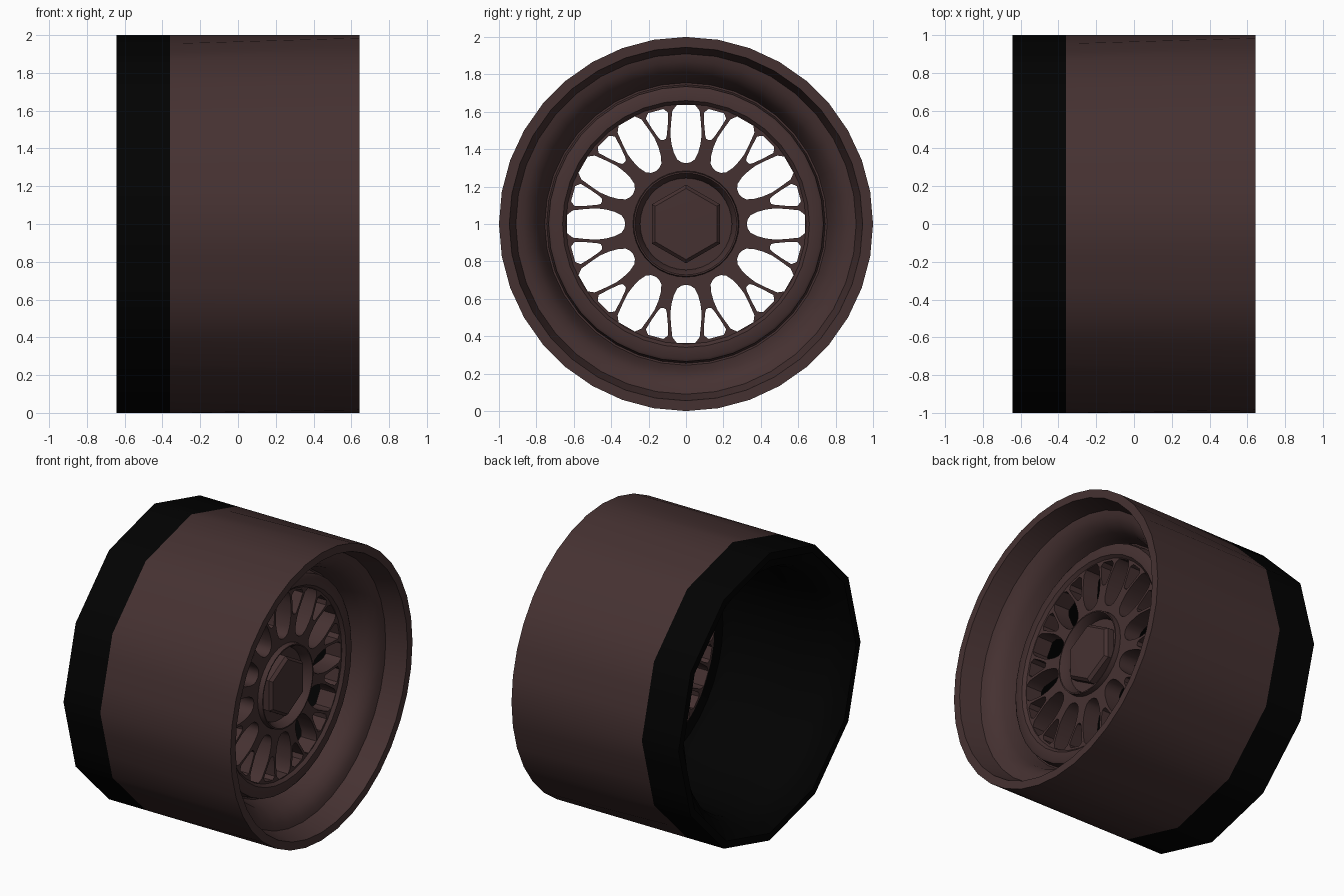
import bpy, bmesh
from math import sin, cos, pi, radians
from mathutils import Matrix

if "Cube" in bpy.data.objects:
    bpy.data.objects.remove(bpy.data.objects["Cube"])


def material(name, colour):
    m = bpy.data.materials.new(name)
    m.use_nodes = True
    m.diffuse_color = colour
    m.node_tree.nodes["Principled BSDF"].inputs["Base Color"].default_value = colour
    return m


BROWN = material("dark_brown", (0.06, 0.031, 0.031, 1))
BLACK = material("black", (0.0005, 0.0005, 0.0005, 1))


def finish(ob, mat):
    ob.data.materials.clear()
    ob.data.materials.append(mat)
    bpy.context.view_layer.objects.active = ob
    for o in bpy.context.selected_objects:
        o.select_set(False)
    ob.select_set(True)
    bpy.ops.object.shade_smooth_by_angle(angle=radians(35))


def lathe(name, profile, mat, seg=36):
    """Turn (x, radius) points round the axle; a third value flattens a ring to 12 sides."""
    bm = bmesh.new()
    rings = []
    for x, r, *flat in profile:
        ring = []
        for i in range(seg):
            a = 2 * pi * i / seg
            k = cos(pi / 12) / cos(a % (pi / 6) - pi / 12) if flat else 1
            ring.append(bm.verts.new((x, r * k * sin(a), 1 + r * k * cos(a))))
        rings.append(ring)
    for p, q in zip(rings, rings[1:]):
        for i in range(seg):
            j = (i + 1) % seg
            bm.faces.new((p[i], q[i], q[j], p[j]))
    bmesh.ops.remove_doubles(bm, verts=bm.verts, dist=0.0001)
    me = bpy.data.meshes.new(name)
    bm.to_mesh(me)
    bm.free()
    ob = bpy.data.objects.new(name, me)
    bpy.context.collection.objects.link(ob)
    finish(ob, mat)


# Front rim: outer wall, lip, stepped dish, groove and raised seat for the spokes
lathe("front_rim", [
    (-0.36, 1, 1), (0.643, 1), (0.643, 0.945), (0.50, 0.91),
    (0.49, 0.87), (0.46, 0.825), (0.41, 0.79), (0.34, 0.768), (0.30, 0.755),
    (0.30, 0.745), (0.36, 0.735), (0.37, 0.72), (0.37, 0.66), (0.35, 0.642),
    (0.23, 0.642)], BROWN)

# Rear barrel: dark inside, rolled lip and twelve-sided outer wall
lathe("rear_barrel", [
    (0.23, 0.642), (0.22, 0.72), (0.17, 0.76), (-0.30, 0.80), (-0.50, 0.815),
    (-0.56, 0.84), (-0.60, 0.88), (-0.643, 0.95, 1), (-0.643, 1, 1),
    (-0.36, 1, 1)], BLACK)

# Spoke plate: a disc with twelve long windows and twelve small ones between them
WINDOW = [(0, 0.325), (0.025, 0.33), (0.047, 0.345), (0.065, 0.38), (0.078, 0.43),
          (0.084, 0.48), (0.08, 0.54), (0.073, 0.605), (0.05, 0.635)]
SMALL_WINDOW = [(0, 0.465), (0.014, 0.468), (0.024, 0.485), (0.044, 0.54),
                (0.062, 0.60), (0.042, 0.625)]

curve = bpy.data.curves.new("spoke_outline", "CURVE")
curve.dimensions = "2D"
curve.fill_mode = "BOTH"
curve.extrude = 0.06


def outline(points):
    s = curve.splines.new("POLY")
    s.points.add(len(points) - 1)
    for p, (u, v) in zip(s.points, points):
        p.co = (u, v, 0, 1)
    s.use_cyclic_u = True


def circle(r, n):
    return [(r * sin(2 * pi * i / n), r * cos(2 * pi * i / n)) for i in range(n)]


outline(circle(0.645, 36))
outline(circle(0.26, 36))
for i in range(24):
    half = SMALL_WINDOW if i % 2 else WINDOW
    loop = half + [(-u, v) for u, v in reversed(half[1:])]
    c, s = cos(i * pi / 12), sin(i * pi / 12)
    outline([(u * c + v * s, v * c - u * s) for u, v in loop])

helper = bpy.data.objects.new("spoke_outline", curve)
bpy.context.collection.objects.link(helper)
deps = bpy.context.evaluated_depsgraph_get()
mesh = bpy.data.meshes.new_from_object(helper.evaluated_get(deps))
bpy.data.objects.remove(helper)
spokes = bpy.data.objects.new("spokes", mesh)
bpy.context.collection.objects.link(spokes)
mesh.transform(Matrix(((0, 0, 1, 0.29), (1, 0, 0, 0), (0, 1, 0, 1), (0, 0, 0, 1))))
bm = bmesh.new()
bm.from_mesh(mesh)
bmesh.ops.remove_doubles(bm, verts=bm.verts, dist=0.0001)
bmesh.ops.recalc_face_normals(bm, faces=bm.faces)
bm.to_mesh(mesh)
bm.free()
finish(spokes, BROWN)

# Hub: raised collar with a recessed floor
lathe("hub", [
    (0.225, 0), (0.225, 0.275), (0.34, 0.285), (0.385, 0.28), (0.385, 0.272),
    (0.345, 0.25), (0.32, 0.245), (0.32, 0)], BROWN)

# Six-sided centre nut with a softly bevelled face
lathe("centre_nut", [(0.315, 0.21), (0.365, 0.21), (0.385, 0.19), (0.39, 0)], BROWN, seg=6)
